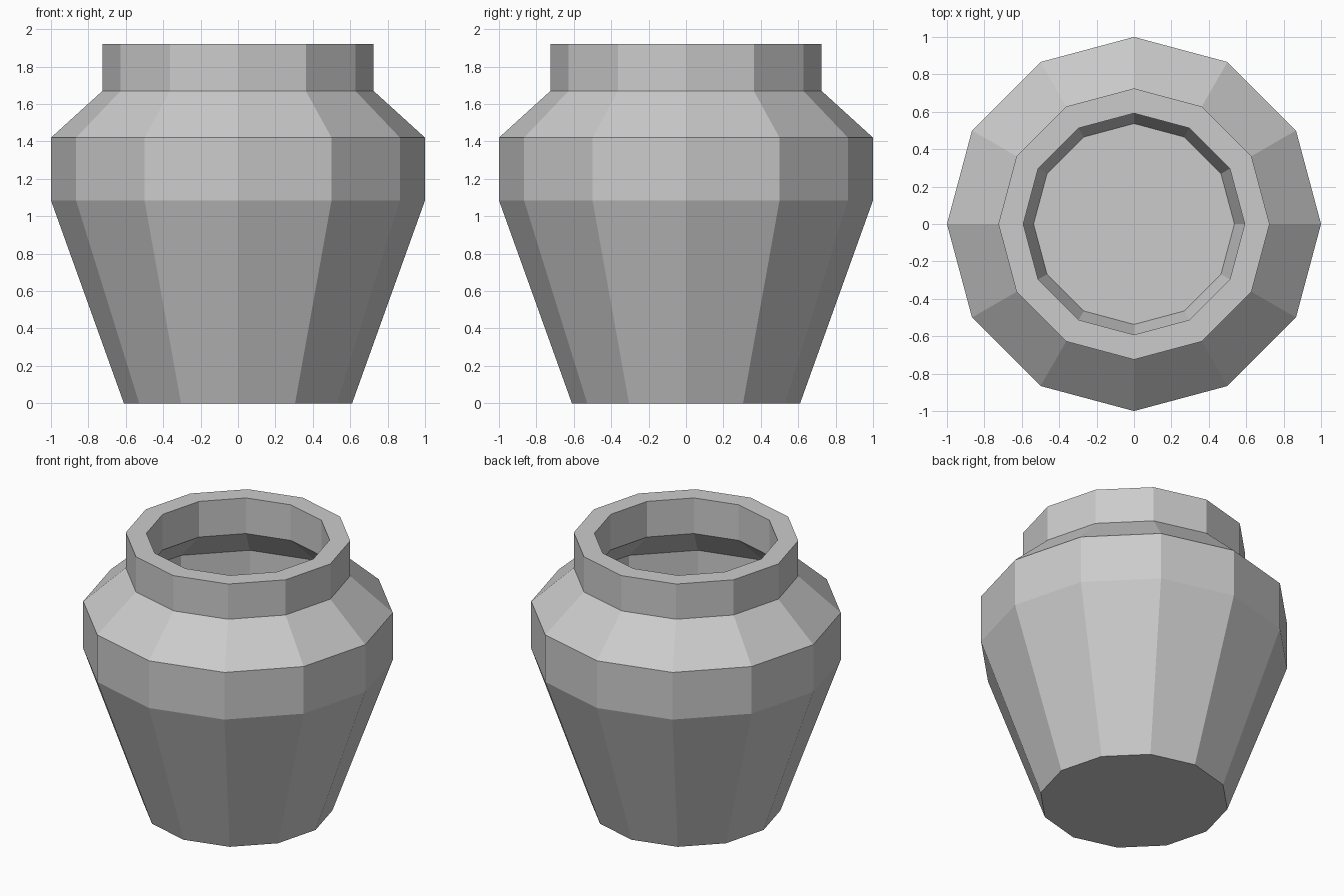
import bpy, bmesh
from math import cos, sin, tau

SIDES = 12

# Remove the default cube
cube = bpy.data.objects.get("Cube")
if cube:
    bpy.data.objects.remove(cube, do_unlink=True)

# Plain grey clay
clay = bpy.data.materials.new("grey_clay")
clay.use_nodes = True
GREY = (0.6, 0.6, 0.6, 1)
clay.diffuse_color = GREY
clay.node_tree.nodes["Principled BSDF"].inputs["Base Color"].default_value = GREY

# Wall profile as (radius, height): outside upwards, then inside downwards
outside = [(0.61, 0), (1.0, 1.085), (1.0, 1.42), (0.725, 1.67), (0.725, 1.92)]
inside = [(0.592, 1.92), (0.592, 1.667), (0.868, 1.42), (0.868, 1.085), (0.537, 0.15)]


def lathe(name, profile, material):
    """Turn a profile around z, closing both ends with flat caps."""
    bm = bmesh.new()
    rings = [[bm.verts.new((r * cos(tau * i / SIDES), r * sin(tau * i / SIDES), z))
              for i in range(SIDES)] for r, z in profile]
    for low, high in zip(rings, rings[1:]):
        for i in range(SIDES):
            j = (i + 1) % SIDES
            bm.faces.new((low[i], low[j], high[j], high[i]))
    bm.faces.new(rings[0][::-1])
    bm.faces.new(rings[-1])
    bmesh.ops.recalc_face_normals(bm, faces=bm.faces)
    mesh = bpy.data.meshes.new(name)
    bm.to_mesh(mesh)
    bm.free()
    mesh.materials.append(material)
    obj = bpy.data.objects.new(name, mesh)
    bpy.context.collection.objects.link(obj)
    return obj


# Hollow pot with a raised neck and thick rim
lathe("pot", outside + inside, clay)
